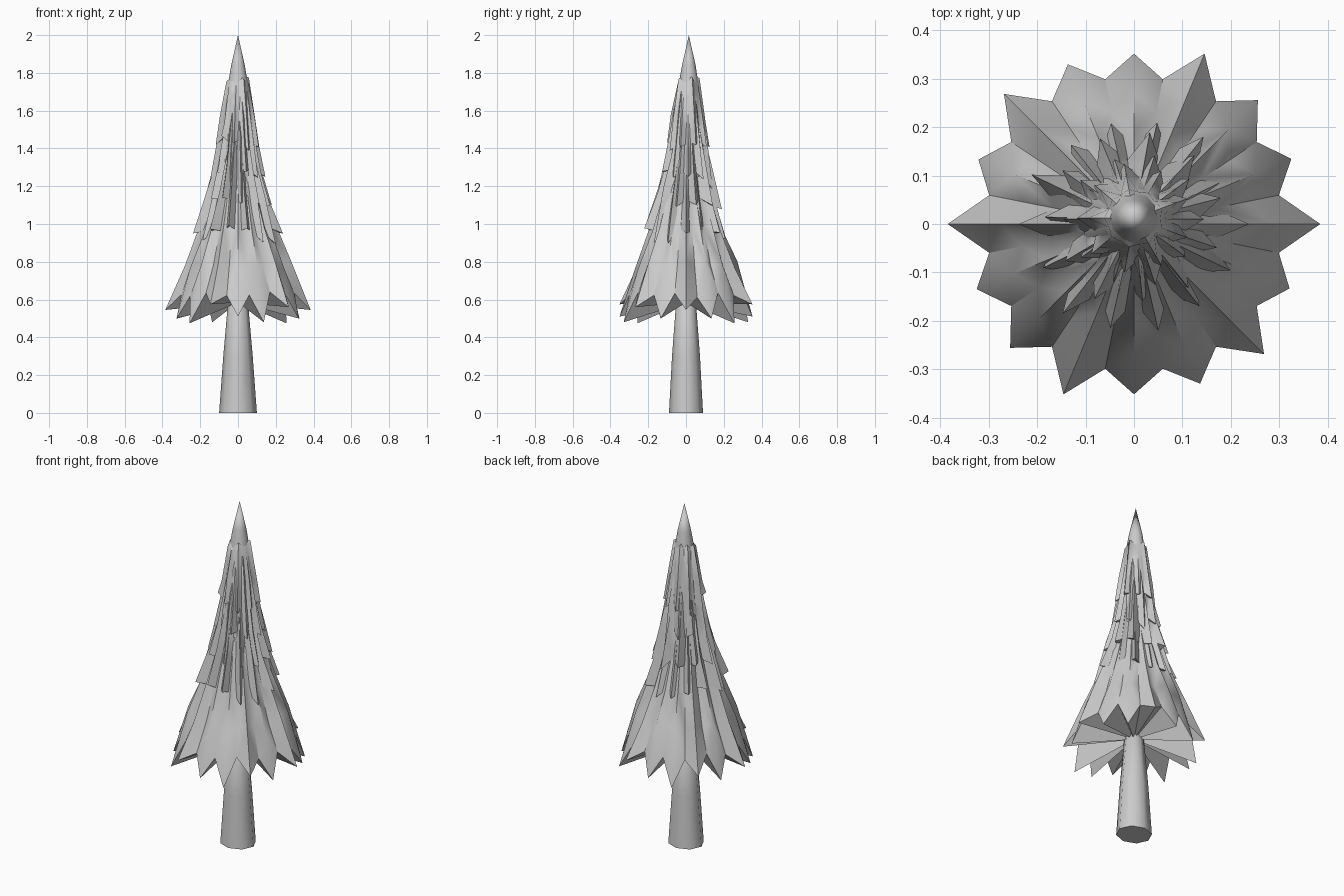
import bpy, bmesh, math, random
from math import cos, sin, pi

random.seed(4)
if "Cube" in bpy.data.objects:
    bpy.data.objects.remove(bpy.data.objects["Cube"])

grey = bpy.data.materials.new("plain grey")
grey.use_nodes = True
grey.diffuse_color = (0.6, 0.6, 0.6, 1)
grey.node_tree.nodes["Principled BSDF"].inputs["Base Color"].default_value = (0.6, 0.6, 0.6, 1)


def loft(name, rings, smooth=50):
    """Skin a list of equal point rings; a one-point ring closes an end."""
    bm = bmesh.new()
    loops = [[bm.verts.new(p) for p in ring] for ring in rings]
    for a, b in zip(loops, loops[1:]):
        n = max(len(a), len(b))
        for i in range(n):
            j = (i + 1) % n
            quad = [a[i % len(a)], a[j % len(a)], b[j % len(b)], b[i % len(b)]]
            bm.faces.new(list(dict.fromkeys(quad)))
    bmesh.ops.triangulate(bm, faces=[f for f in bm.faces if len(f.verts) == 4])
    bmesh.ops.recalc_face_normals(bm, faces=bm.faces)
    mesh = bpy.data.meshes.new(name)
    bm.to_mesh(mesh)
    bm.free()
    mesh.materials.append(grey)
    obj = bpy.data.objects.new(name, mesh)
    bpy.context.collection.objects.link(obj)
    bpy.ops.object.select_all(action='DESELECT')
    obj.select_set(True)
    bpy.context.view_layer.objects.active = obj
    bpy.ops.object.shade_smooth_by_angle(angle=math.radians(smooth))
    return obj


def circle(n, r, z, cy=0.0, squash=1.0):
    return [(r * cos(2 * pi * i / n), cy + r * squash * sin(2 * pi * i / n), z) for i in range(n)]


def tier(name, tips, valley, profile, under, cy=0.0, turn=0.0):
    """Pleated skirt: tips are (radius, height), profile is (height, tip radius, valley radius)."""
    n = len(tips)

    def ring(values):
        return [(r * cos(pi * i / n + turn), cy + r * sin(pi * i / n + turn), z)
                for i, (r, z) in enumerate(values)]
    rings = [[(0, cy, profile[0][0] + 0.05)]]
    for z, r_tip, r_val in profile:
        values = []
        for r, _ in tips:
            k = 1 + 0.4 * (r / max(t[0] for t in tips) - 0.95)
            values += [(r_tip * k, z + random.uniform(-0.03, 0.03)), (r_val, z)]
        rings.append(ring(values))
    rim = []
    for r, z in tips:
        rim += [(r, z), (valley[0], valley[1] + random.uniform(-0.02, 0.02))]
    rings.append(ring(rim))
    rings.append([(0, cy, under)])
    return loft(name, rings)


# Trunk: tapering, slightly oval
loft("trunk", [[(0, 0, 0)], circle(8, 0.1, 0, squash=0.9), circle(8, 0.078, 0.3, squash=0.95),
               circle(8, 0.05, 0.62), [(0, 0, 0.66)]])

# Bottom skirt of sixteen long points
half = [(0.385, 0.545), (0.352, 0.5), (0.362, 0.475), (0.381, 0.575),
        (0.352, 0.51), (0.357, 0.48), (0.38, 0.56), (0.348, 0.5)]
tier("bottom_branches", half * 2, (0.305, 0.63),
     [(1.25, 0.11, 0.1), (0.98, 0.195, 0.17), (0.78, 0.275, 0.235)], 0.585)


# Upper skirts whose tips just break the surface
def needles(name, n, r, z, spread, valley, top, under, cy, turn):
    tips = [(r + random.uniform(-spread, 0), z + random.uniform(-0.07, 0.05)) for _ in range(n)]
    tips[0] = tips[n // 2] = (r, z)
    height = top - z
    tier(name, tips, (valley, z + 0.02),
         [(top, 0.06, 0.055), (z + height * 0.4, 0.5 * r + 0.035, 0.5 * valley + 0.03)],
         under, cy, turn)


needles("lower_middle_branches", 14, 0.238, 0.95, 0.03, 0.16, 1.5, 1.0, 0.0, 0.0)
needles("middle_branches", 11, 0.185, 1.1, 0.025, 0.125, 1.6, 1.15, 0.008, 0.25)
needles("upper_middle_branches", 10, 0.145, 1.25, 0.015, 0.1, 1.68, 1.3, 0.01, 0.0)
needles("upper_branches", 9, 0.118, 1.42, 0.012, 0.082, 1.75, 1.46, 0.012, 0.35)

# Pointed crown
loft("crown", [[(0, 0.015, 2.0)], circle(12, 0.036, 1.84, 0.015), circle(12, 0.066, 1.66, 0.012),
               circle(12, 0.088, 1.45, 0.01), circle(12, 0.11, 1.25, 0.005), [(0, 0, 1.2)]])
